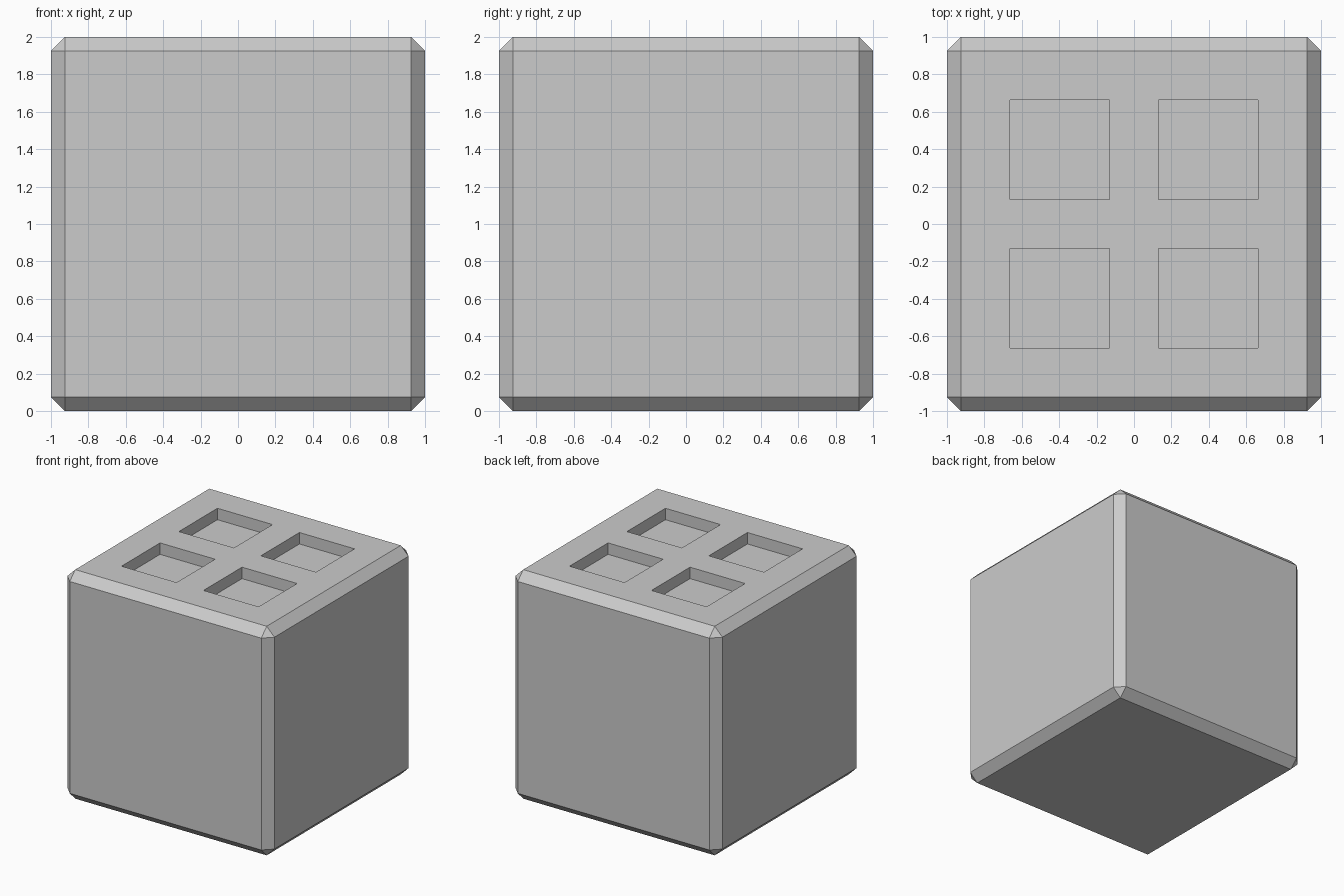
import bpy
import bmesh
from mathutils import Matrix, Vector

if "Cube" in bpy.data.objects:
    bpy.data.objects.remove(bpy.data.objects["Cube"])

SIZE = 2.0
CHAMFER = 0.075
INNER, OUTER = 0.13, 0.662   # pocket edges measured from the centre
DEPTH = 0.1


def add_box(bm, centre, size):
    matrix = Matrix.Translation(centre) @ Matrix.Diagonal((*size, 1.0))
    bmesh.ops.create_cube(bm, size=1.0, matrix=matrix)


def to_object(bm, name):
    mesh = bpy.data.meshes.new(name)
    bm.to_mesh(mesh)
    bm.free()
    obj = bpy.data.objects.new(name, mesh)
    bpy.context.collection.objects.link(obj)
    return obj


# Chamfered block
bm = bmesh.new()
add_box(bm, Vector((0, 0, SIZE / 2)), (SIZE, SIZE, SIZE))
bmesh.ops.bevel(bm, geom=bm.edges[:], offset=CHAMFER, segments=1,
                affect='EDGES', profile=0.5)
block = to_object(bm, "block")

# Cutter for the four square pockets in the top
bm = bmesh.new()
mid, width = (INNER + OUTER) / 2, OUTER - INNER
for sx in (-1, 1):
    for sy in (-1, 1):
        add_box(bm, Vector((sx * mid, sy * mid, SIZE)), (width, width, 2 * DEPTH))
cutter = to_object(bm, "pocket_cutter")
cutter.hide_render = True

# Cut the pockets, then drop the cutter
mod = block.modifiers.new("pockets", 'BOOLEAN')
mod.operation = 'DIFFERENCE'
mod.solver = 'EXACT'
mod.object = cutter
bpy.context.view_layer.objects.active = block
block.select_set(True)
bpy.ops.object.modifier_apply(modifier=mod.name)
bpy.data.objects.remove(cutter, do_unlink=True)
